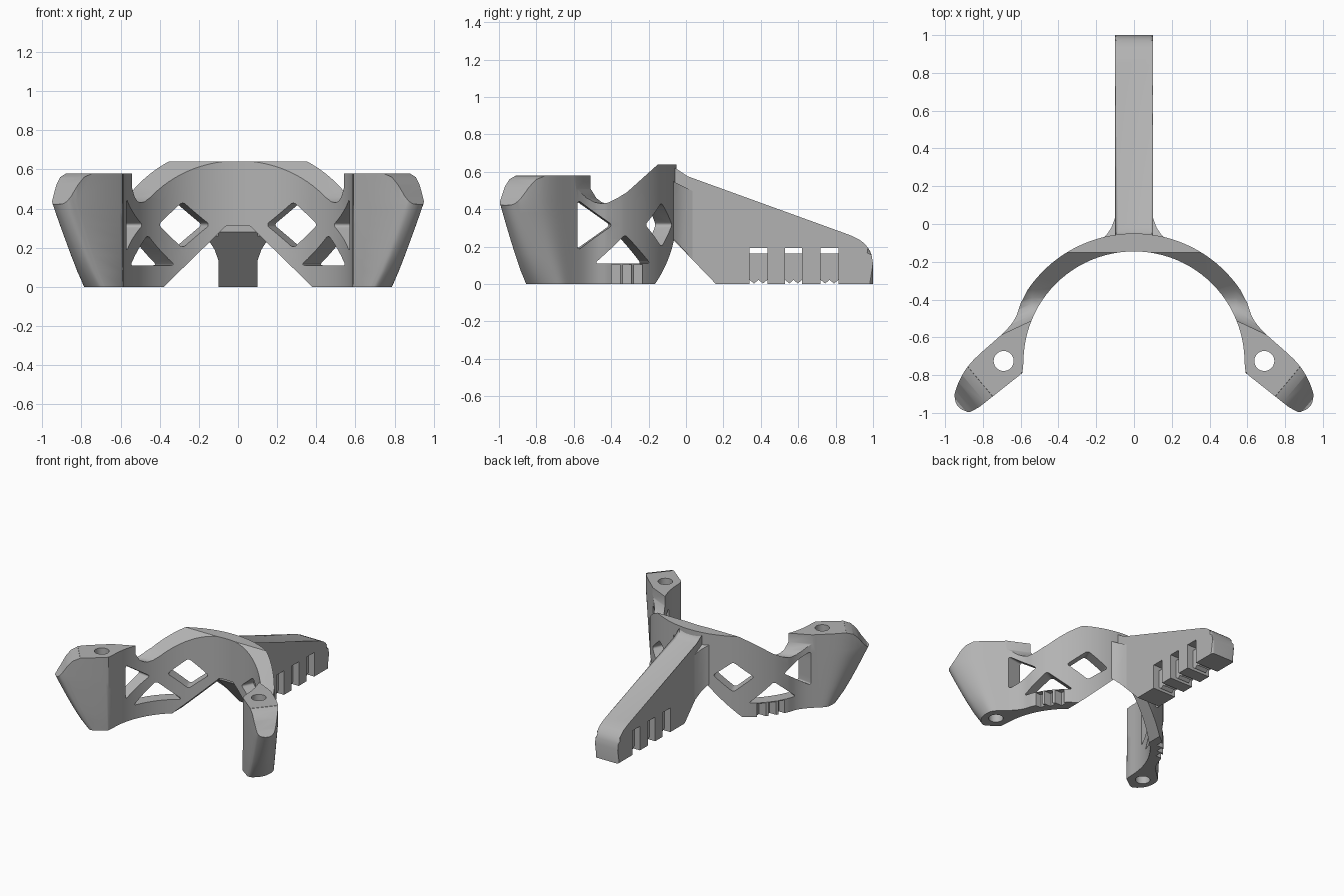
import bpy, bmesh, math
from mathutils import Vector as V

if "Cube" in bpy.data.objects:
    bpy.data.objects.remove(bpy.data.objects["Cube"])

grey = bpy.data.materials.new("plain_grey")
grey.use_nodes = True
grey.diffuse_color = (0.45, 0.45, 0.45, 1)
grey.node_tree.nodes["Principled BSDF"].inputs["Base Color"].default_value = (0.45, 0.45, 0.45, 1)

X, Y, Z, O = V((1, 0, 0)), V((0, 1, 0)), V((0, 0, 1)), V((0, 0, 0))


def finish(name, bm):
    bmesh.ops.recalc_face_normals(bm, faces=bm.faces)
    mesh = bpy.data.meshes.new(name)
    bm.to_mesh(mesh)
    bm.free()
    mesh.materials.append(grey)
    ob = bpy.data.objects.new(name, mesh)
    bpy.context.collection.objects.link(ob)
    return ob


def loft(name, sections, rounding=0):
    """Closed solid through matching rings of points."""
    bm = bmesh.new()
    rings = [[bm.verts.new(p) for p in s] for s in sections]
    for a, b in zip(rings, rings[1:]):
        for i in range(len(a)):
            bm.faces.new((a[i - 1], a[i], b[i], b[i - 1]))
    bm.faces.new(rings[0])
    bm.faces.new(rings[-1])
    if rounding:
        edges = [bm.edges.get((p, q)) for p, q in zip(rings[0], rings[-1])]
        bmesh.ops.bevel(bm, geom=edges, offset=rounding, segments=5, profile=0.5, affect='EDGES')
    return finish(name, bm)


def prism(name, pts, u, v, w, lo, hi, origin=O, rounding=0):
    return loft(name, [[origin + u * a + v * b + w * c for a, b in pts] for c in (lo, hi)], rounding)


def box(name, x0, x1, y0, y1, z0, z1):
    return prism(name, [(x0, y0), (x1, y0), (x1, y1), (x0, y1)], X, Y, Z, z0, z1)


def combine(target, tool, operation='DIFFERENCE'):
    mod = target.modifiers.new("cut", 'BOOLEAN')
    mod.operation, mod.solver, mod.object = operation, 'EXACT', tool
    bpy.context.view_layer.objects.active = target
    bpy.ops.object.modifier_apply(modifier=mod.name)
    bpy.data.objects.remove(tool)


def smooth_curve(pts, n=5):
    """Catmull-Rom curve through the points."""
    p = [V(q) for q in pts]
    p = [2 * p[0] - p[1]] + p + [2 * p[-1] - p[-2]]
    out = []
    for i in range(1, len(p) - 2):
        a, b, c, d = p[i - 1:i + 3]
        for k in range(n):
            t = k / n
            out.append(0.5 * (2 * b + (c - a) * t + (2 * a - 5 * b + 4 * c - d) * t * t
                              + (3 * b - a - 3 * c + d) * t ** 3))
    return out + [p[-2]]


# Plan outline: half ring with an arm, then mirrored
def arc(radius, end, n=24):
    return [V((radius * math.sin(math.radians(end * i / n)),
               -0.73 + radius * math.cos(math.radians(end * i / n)))) for i in range(n + 1)]


outer = arc(0.68, 56)
arm = smooth_curve([(0.6, -0.42), (0.63, -0.5), (0.69, -0.575), (0.85, -0.72), (0.92, -0.82),
                    (0.953, -0.92), (0.935, -0.975), (0.88, -0.997), (0.82, -0.97)])
inner = arc(0.585, 90)[::-1]
half = outer + arm + [V((0.605, -0.8)), V((0.59, -0.782))] + inner
left = half[1:-1]
outline = half + [V((-p.x, p.y)) for p in reversed(left)]

# Arm tips draw back toward the foot
ARM = V((0.766, -0.643))


def section(z):
    k = 0.385 + 0.615 * min(z / 0.44, 1) ** 0.85
    ring = []
    for p in outline:
        q = V((abs(p.x), p.y))
        over = q.dot(ARM) - 0.95
        if over > 0 and q.x > 0.6:
            q -= ARM * over * (1 - k)
        ring.append(V((math.copysign(q.x, p.x), q.y, z)))
    return ring


frame = loft("bracket", [section(z) for z in (0, 0.08, 0.16, 0.24, 0.32, 0.38, 0.44, 0.7)])

# Side profile: arm tops, valley and sloping crown
profile = [(-1.5, -0.02), (-1.5, 0.58), (-0.51, 0.58), (-0.51, 0.51), (-0.48, 0.46), (-0.45, 0.437),
           (-0.42, 0.43), (-0.39, 0.435), (-0.35, 0.46), (-0.15, 0.64), (0.3, 0.64), (0.3, -0.02)]
shape = loft("side_shape", [[V((x, y - 0.47 * (abs(x) - 0.54), z)) for y, z in profile]
                            for x in (-1.1, -0.54, 0.54, 1.1)])
combine(frame, shape, 'INTERSECT')

# Arch opening under the ring
combine(frame, prism("arch", [(-0.4, -0.02), (-0.06, 0.312), (0.06, 0.312), (0.4, -0.02)], X, Z, Y, -0.6, 0.2))

windows = [(0.305, -0.17, 25, [(-0.15, 0.317), (0, 0.435), (0.15, 0.317), (0, 0.198)]),
           (0.5, -0.35, 62, [(-0.18, 0.11), (0.18, 0.11), (0, 0.265)]),
           (0.61, -0.5, 82, [(0.09, 0.18), (0.09, 0.45), (-0.11, 0.315)])]
tip = [(1.15, 0.6), (1.16, 0.578), (1.21, 0.56), (1.25, 0.52), (1.29, 0.46), (1.32, 0.425),
       (1.37, 0.41), (1.6, 0.41), (1.6, 0.8), (1.15, 0.8)]
circle = [(0.053 * math.cos(math.tau * i / 32), 0.053 * math.sin(math.tau * i / 32)) for i in range(32)]

for s in (1, -1):
    # Windows through the ring
    for x, y, angle, pts in windows:
        a = math.radians(angle)
        u, w = V((s * math.cos(a), -math.sin(a), 0)), V((s * math.sin(a), math.cos(a), 0))
        combine(frame, prism("window", pts, u, Z, w, -0.2, 0.2, V((s * x, y, 0)), 0.02))
    # Rounded arm top
    d, across = V((s * ARM.x, ARM.y, 0)), V((s * -ARM.y, ARM.x, 0))
    combine(frame, prism("tip_round", tip, d, Z, across, -0.5, 0.5))
    # Screw hole
    combine(frame, prism("hole", circle, X, Y, Z, -0.1, 0.8, V((s * 0.69, -0.725, 0))))
    # Outer grip notches
    for y in (-0.375, -0.315, -0.255):
        x = math.sqrt(0.68 ** 2 - (y + 0.73) ** 2) - 0.04
        lo, hi = sorted((s * x, s * (x + 0.3)))
        combine(frame, box("notch", lo, hi, y - 0.023, y + 0.023, -0.05, 0.105))

# Handle with rounded top and end
side = [(0.16, 0), (-0.11, 0.28), (-0.11, 0.6), (-0.065, 0.625), (-0.045, 0.59), (0, 0.56), (0.84, 0.275)]
side += smooth_curve([(0.88, 0.26), (0.94, 0.228), (0.985, 0.175), (1, 0.11)], 3) + [V((1, 0))]
bm = bmesh.new()
sides = [[bm.verts.new((x, p[0], p[1])) for p in side] for x in (-0.1, 0.1)]
for i in range(len(side)):
    bm.faces.new((sides[0][i - 1], sides[0][i], sides[1][i], sides[1][i - 1]))
for ring in sides:
    bm.faces.new(ring)
rim = [bm.edges.get((r[i], r[i + 1])) for r in sides for i in range(4, len(side) - 1)]
bmesh.ops.bevel(bm, geom=rim, offset=0.075, segments=6, profile=0.5, affect='EDGES', clamp_overlap=True)
handle = finish("handle", bm)

# Handle slots: side recesses, a through gap and a toothed base
for y0, y1 in ((0.34, 0.435), (0.53, 0.62), (0.72, 0.815)):
    for x0, x1 in ((-0.2, -0.05), (0.05, 0.2)):
        combine(handle, box("recess", x0, x1, y0, y1, -0.05, 0.175))
    combine(handle, box("gap", -0.2, 0.2, y0, y1, 0.162, 0.192))
    q = (y1 - y0) / 4
    teeth = [(y0, -0.05), (y0, 0.022), (y0 + q, 0.003), (y0 + 2 * q, 0.022),
             (y0 + 3 * q, 0.003), (y1, 0.022), (y1, -0.05)]
    combine(handle, prism("teeth", teeth, Y, Z, X, -0.2, 0.2))

# Flare where the handle meets the ring
flare = [(0.17, -0.085), (0.14, -0.05), (0.12, -0.02), (0.107, 0.015), (0.095, 0.05)]
flare += [(-x, y) for x, y in reversed(flare)]
root = loft("handle_root", [[V((x, y, 0.17 - 1.04 * y)) for x, y in flare],
                            [V((x, y, 0.515 - 0.5 * y)) for x, y in flare]])

combine(frame, root, 'UNION')
combine(frame, handle, 'UNION')

bpy.ops.object.select_all(action='DESELECT')
frame.select_set(True)
bpy.context.view_layer.objects.active = frame
bpy.ops.object.shade_smooth_by_angle(angle=math.radians(32))
